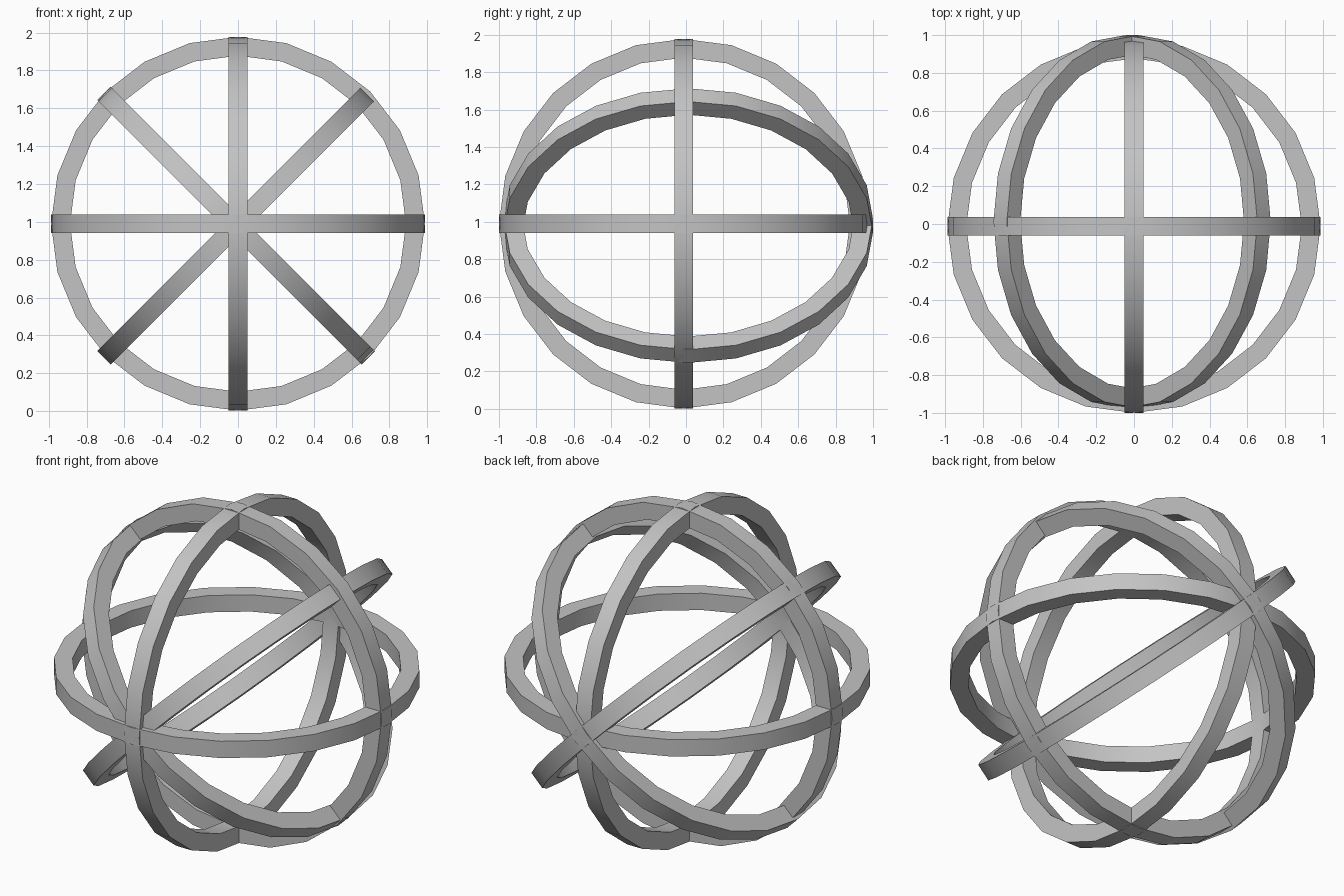
import bpy
import bmesh
from math import cos, sin, tau, radians

cube = bpy.data.objects.get("Cube")
if cube:
    bpy.data.objects.remove(cube)

# Plain grey metal
grey = bpy.data.materials.new("grey")
grey.use_nodes = True
colour = (0.55, 0.55, 0.55, 1)
grey.diffuse_color = colour
grey.node_tree.nodes["Principled BSDF"].inputs["Base Color"].default_value = colour

OUTER, INNER, HALF, SIDES = 0.988, 0.888, 0.05, 24


def ring(name, rotation, centre):
    """Flat band with a square section, swept round its own z axis."""
    section = [(OUTER, -HALF), (OUTER, HALF), (INNER, HALF), (INNER, -HALF)]
    bm = bmesh.new()
    loops = []
    for i in range(SIDES):
        a = tau * i / SIDES
        loops.append([bm.verts.new((r * cos(a), r * sin(a), z)) for r, z in section])
    for i in range(SIDES):
        a, b = loops[i], loops[(i + 1) % SIDES]
        for j in range(4):
            k = (j + 1) % 4
            bm.faces.new((a[j], b[j], b[k], a[k]))
    bmesh.ops.recalc_face_normals(bm, faces=bm.faces)
    mesh = bpy.data.meshes.new(name)
    bm.to_mesh(mesh)
    bm.free()
    mesh.materials.append(grey)
    obj = bpy.data.objects.new(name, mesh)
    obj.location = centre
    obj.rotation_euler = [radians(d) for d in rotation]
    bpy.context.collection.objects.link(obj)
    bpy.ops.object.select_all(action="DESELECT")
    obj.select_set(True)
    bpy.context.view_layer.objects.active = obj
    bpy.ops.object.shade_smooth_by_angle(angle=radians(30))


# Three rings square to each other
main = (0, -0.012, 0.99)
ring("horizontal_ring", (0, 0, 0), main)
ring("front_ring", (90, 0, 0), main)
ring("side_ring", (0, 90, 0), main)

# Two tilted rings, set slightly back
tilted = (-0.01, 0.012, 0.98)
ring("left_tilted_ring", (0, -45, 0), tilted)
ring("right_tilted_ring", (0, 45, 0), tilted)
